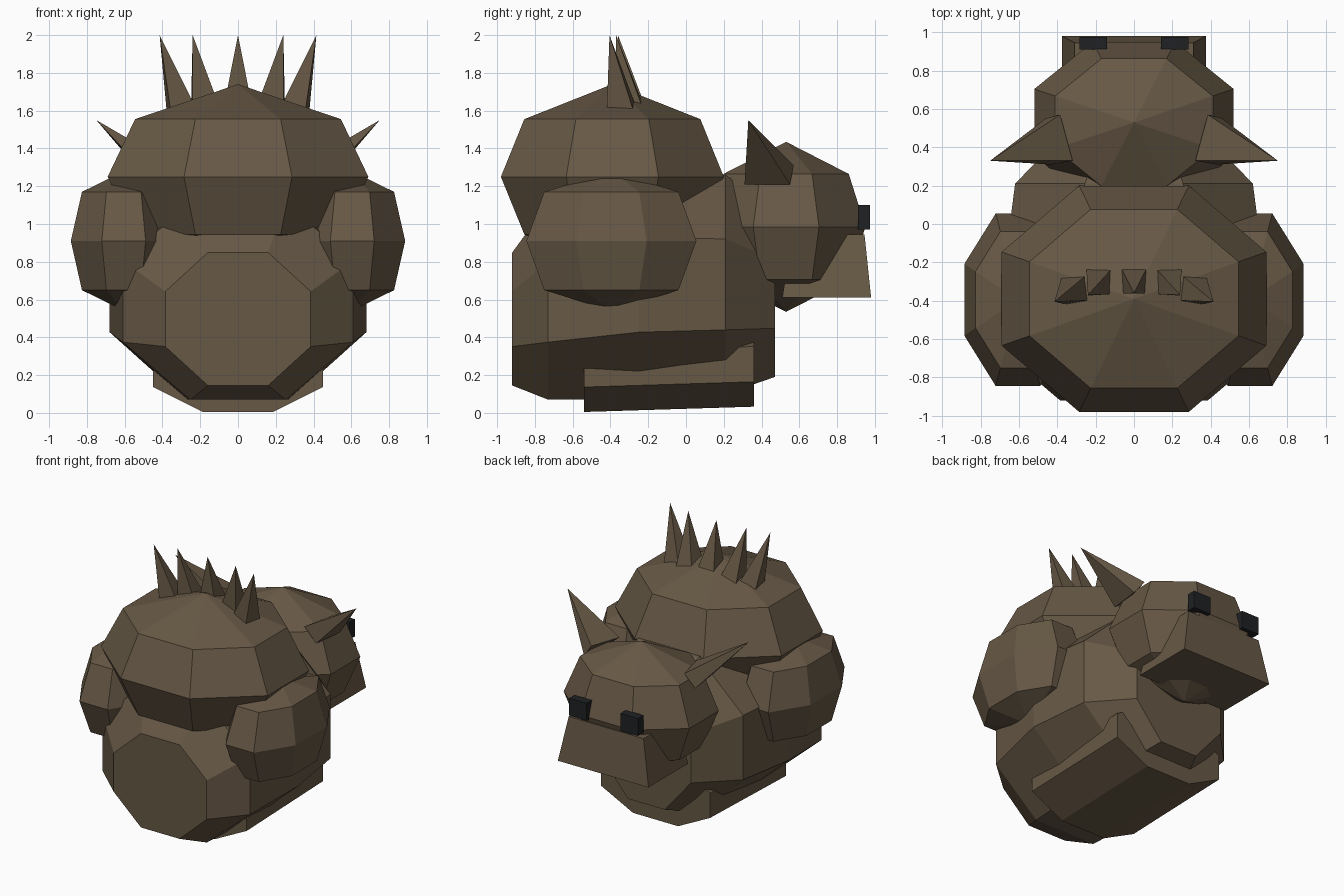
import bpy, bmesh, math
from mathutils import Vector

cube = bpy.data.objects.get("Cube")
if cube:
    bpy.data.objects.remove(cube, do_unlink=True)


def material(name, rgb):
    m = bpy.data.materials.new(name)
    m.use_nodes = True
    m.diffuse_color = (*rgb, 1)
    m.node_tree.nodes["Principled BSDF"].inputs["Base Color"].default_value = (*rgb, 1)
    return m


BROWN = material("hide_brown", (0.135, 0.098, 0.060))
BLACK = material("eye_black", (0.014, 0.015, 0.017))


def loft(name, rings, mat=BROWN):
    """Skin a list of point rings; a ring of one point closes to a tip."""
    bm = bmesh.new()
    loops = [[bm.verts.new(p) for p in ring] for ring in rings]
    for a, b in zip(loops, loops[1:]):
        n = max(len(a), len(b))
        for i in range(n):
            j = (i + 1) % n
            corners = [a[i % len(a)], a[j % len(a)], b[j % len(b)], b[i % len(b)]]
            bm.faces.new(list(dict.fromkeys(corners)))
    for end in (loops[0], loops[-1]):
        if len(end) > 2:
            bm.faces.new(end)
    bmesh.ops.recalc_face_normals(bm, faces=bm.faces)
    mesh = bpy.data.meshes.new(name)
    bm.to_mesh(mesh)
    bm.free()
    mesh.materials.append(mat)
    obj = bpy.data.objects.new(name, mesh)
    bpy.context.scene.collection.objects.link(obj)
    return obj


def octagon(rx, ry):
    """Octagon with flat sides on the axes, given its half widths."""
    k = 1 / math.cos(math.pi / 8)
    angles = [math.pi / 8 + i * math.pi / 4 for i in range(8)]
    return [(rx * k * math.cos(a), ry * k * math.sin(a)) for a in angles]


def upright_ring(y, rx, cz, rz):
    return [(x, y, cz + z) for x, z in octagon(rx, rz)]


def ball(name, centre, rx, ry, ring_z, pole_z):
    """Faceted ball: three octagon rings and two poles."""
    cx, cy, cz = centre
    rings = [[(cx, cy, cz - pole_z)]]
    for dz, s in ((-ring_z, 0.79), (0, 1), (ring_z, 0.79)):
        rings.append([(cx + x, cy + y, cz + dz) for x, y in octagon(rx * s, ry * s)])
    rings.append([(cx, cy, cz + pole_z)])
    return loft(name, rings)


def mirrored(points, side):
    return [(side * x, y, z) for x, y, z in points]


def box_ring(x0, x1, y0, y1, z):
    return [(x0, y0, z), (x1, y0, z), (x1, y1, z), (x0, y1, z)]


# Barrel body and the flattened belly below it
loft("body", [upright_ring(*r) for r in (
    (-0.92, 0.385, 0.497, 0.352), (-0.73, 0.61, 0.59, 0.52),
    (-0.25, 0.68, 0.68, 0.61), (0.21, 0.62, 0.68, 0.58),
    (0.47, 0.37, 0.63, 0.44))])
loft("belly", [upright_ring(-0.54, 0.45, 0.23, 0.225),
               upright_ring(0.36, 0.45, 0.258, 0.225)])

# Rounded masses
ball("back_hump", (0, -0.39, 1.25), 0.69, 0.59, 0.305, 0.49)
ball("head", (0, 0.53, 0.985), 0.52, 0.42, 0.28, 0.45)
for side, label in ((1, "left"), (-1, "right")):
    ball(label + "_shoulder", (side * 0.605, -0.395, 0.91), 0.28, 0.45, 0.26, 0.37)

# Wedge snout
loft("snout", [box_ring(-0.375, 0.375, 0.51, 0.98, 0.61),
               box_ring(-0.31, 0.31, 0.56, 0.945, 0.945)])

# Ears and eyes
ear_base = [(0.32, 0.33, 1.30), (0.385, 0.57, 1.31), (0.46, 0.55, 1.21), (0.43, 0.31, 1.21)]
for side, label in ((1, "left"), (-1, "right")):
    loft(label + "_ear", [mirrored(ear_base, side), mirrored([(0.75, 0.33, 1.55)], side)])
    loft(label + "_eye", [mirrored(box_ring(0.14, 0.285, 0.91, 0.975, z), side)
                          for z in (0.97, 1.10)], BLACK)


# Crest of spikes: base centre, turn of the base, tip
def spike(name, centre, turn, tip):
    c = Vector(centre)
    base = []
    for i in range(4):
        a = turn + math.pi / 4 + i * math.pi / 2
        base.append(c + Vector((0.098 * math.cos(a), 0.098 * math.sin(a), 0)))
    loft(name, [base, [tip]])


spike("middle_spike", (0, -0.295, 1.65), 0, (0, -0.36, 2))
for side, label in ((1, "left"), (-1, "right")):
    spike(label + "_inner_spike", (side * 0.175, -0.3, 1.63), side * -0.06, (side * 0.24, -0.37, 2))
    spike(label + "_outer_spike", (side * 0.3, -0.34, 1.61), side * -0.15, (side * 0.415, -0.405, 2))
